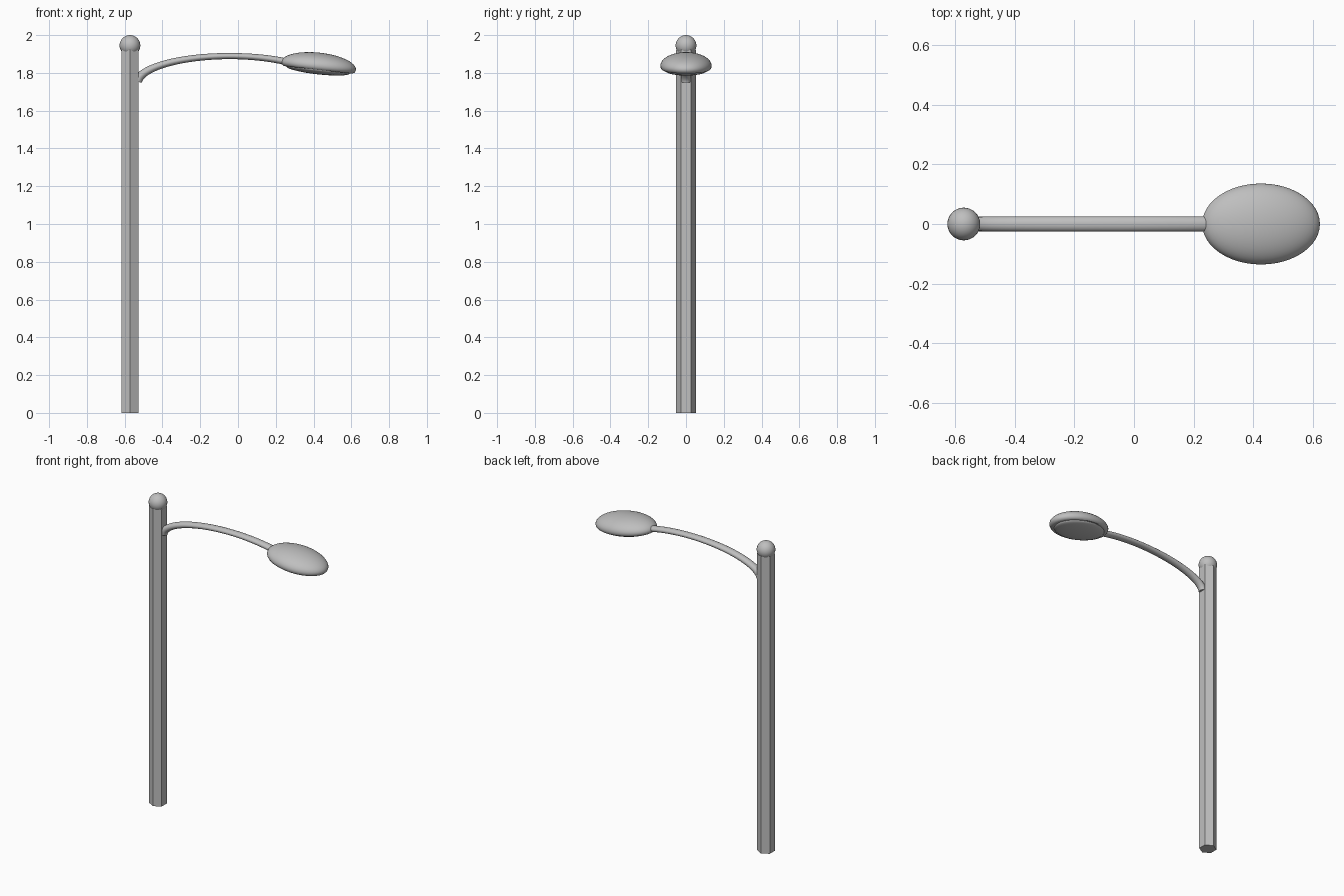
import bpy
import bmesh
from math import sin, cos, pi, radians
from mathutils import Vector

if "Cube" in bpy.data.objects:
    bpy.data.objects.remove(bpy.data.objects["Cube"], do_unlink=True)

grey = bpy.data.materials.new("painted grey metal")
grey.use_nodes = True
grey.diffuse_color = (0.52, 0.52, 0.52, 1)
grey.node_tree.nodes["Principled BSDF"].inputs["Base Color"].default_value = (0.52, 0.52, 0.52, 1)


def finish(obj, name, smooth=True):
    obj.name = name
    obj.data.name = name
    obj.data.materials.append(grey)
    bpy.ops.object.select_all(action="DESELECT")
    obj.select_set(True)
    bpy.context.view_layer.objects.active = obj
    if smooth:
        bpy.ops.object.shade_smooth_by_angle(angle=radians(35))
    return obj


def loft(name, rings, smooth=True):
    """Skin a list of point rings and cap both ends."""
    bm = bmesh.new()
    loops = [[bm.verts.new(p) for p in ring] for ring in rings]
    n = len(loops[0])
    for a, b in zip(loops, loops[1:]):
        for i in range(n):
            j = (i + 1) % n
            bm.faces.new((a[i], a[j], b[j], b[i]))
    bm.faces.new(loops[0])
    bm.faces.new(loops[-1])
    bmesh.ops.recalc_face_normals(bm, faces=bm.faces)
    mesh = bpy.data.meshes.new(name)
    bm.to_mesh(mesh)
    bm.free()
    obj = bpy.data.objects.new(name, mesh)
    bpy.context.collection.objects.link(obj)
    return finish(obj, name, smooth)


def oval(rx, ry, z, n):
    """Horizontal ring whose first point lies on +y."""
    return [Vector((rx * sin(2 * pi * i / n), ry * cos(2 * pi * i / n), z)) for i in range(n)]


POLE_X = -0.572

# Hexagonal pole
pole = loft("pole", [oval(0.052, 0.052, z, 6) for z in (0, 1.92)], smooth=False)
pole.location.x = POLE_X

# Ball on top of the pole
bpy.ops.mesh.primitive_uv_sphere_add(segments=32, ring_count=16, radius=0.055,
                                     location=(POLE_X, 0, 1.945))
finish(bpy.context.object, "ball_finial")

# Arched arm, thinning from the pole towards the lamp
SPAN, RISE, STEPS = 0.49, 0.145, 32
start, end = 0.06, pi - 0.92
arm_rings = []
for k in range(STEPS + 1):
    t = start + (end - start) * k / STEPS
    centre = Vector((-0.044 - SPAN * cos(t), 0, 1.744 + RISE * sin(t)))
    tangent = Vector((SPAN * sin(t), 0, RISE * cos(t))).normalized()
    normal = Vector((-tangent.z, 0, tangent.x))
    half = 0.016 + 0.009 * abs(tangent.z)
    arm_rings.append([centre + normal * half * sin(a) + Vector((0, 0.025 * cos(a), 0))
                      for a in (2 * pi * i / 16 for i in range(16))])
loft("arm", arm_rings)

# Lamp shell: flattened dome with a rolled lower rim
LENGTH, WIDTH, DOME = 0.199, 0.136, 0.07
profile = [(0.85, -0.021), (0.91, -0.021), (0.96, -0.016), (0.99, -0.008)]
profile += [(cos(a), DOME * sin(a)) for a in (pi / 2 * i / 14 for i in range(14))]
profile.append((0.02, DOME))
shell = loft("lamp_shell", [oval(LENGTH * r, WIDTH * r, z, 48) for r, z in profile])

# Shallow bulging lens under the shell
lens_angles = [pi / 2 * i / 10 for i in range(10)] + [pi / 2 - 0.02]
lens = loft("lamp_lens", [oval(LENGTH * 0.85 * cos(a), WIDTH * 0.85 * cos(a),
                               -0.021 - 0.024 * sin(a), 48) for a in lens_angles])

# Both lamp parts droop slightly at the far end
for part in (shell, lens):
    part.location = (0.427, 0, 1.837)
    part.rotation_euler.y = radians(6.3)
